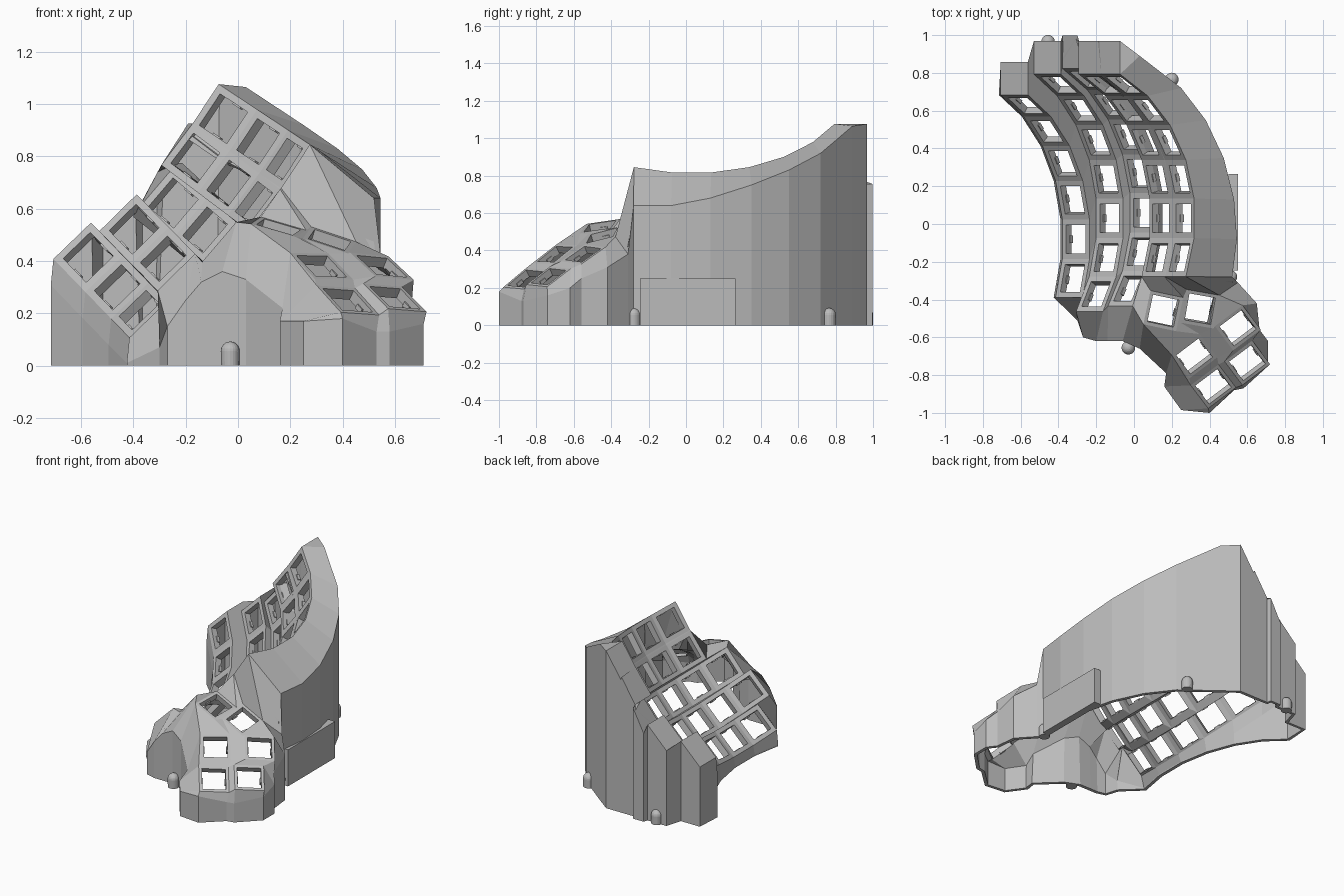
import bpy, bmesh, math
from mathutils import Vector, Matrix

cube = bpy.data.objects.get("Cube")
if cube:
    bpy.data.objects.remove(cube)

grey = bpy.data.materials.new("matte_grey")
grey.use_nodes = True
grey.diffuse_color = (0.5, 0.5, 0.5, 1)
grey.node_tree.nodes["Principled BSDF"].inputs["Base Color"].default_value = (0.5, 0.5, 0.5, 1)


def make_object(name, bm):
    mesh = bpy.data.meshes.new(name)
    bm.to_mesh(mesh)
    bm.free()
    ob = bpy.data.objects.new(name, mesh)
    mesh.materials.append(grey)
    bpy.context.collection.objects.link(ob)
    return ob


shell = bmesh.new()
clips = bmesh.new()


def face(*points):
    unique = []
    for p in points:
        if all((p - q).length > 0.0005 for q in unique):
            unique.append(p)
    if len(unique) > 2:
        shell.faces.new([shell.verts.new(p) for p in unique])


def key_cell(corners, ratio):
    """Frame around a square switch hole, with two small clips below the rim."""
    bl, br, fr, fl = corners
    mid = sum(corners, Vector()) / 4
    inner = [mid.lerp(c, ratio) for c in corners]
    for i in range(4):
        j = (i + 1) % 4
        face(corners[i], corners[j], inner[j], inner[i])
    u = (br - bl).normalized()
    n = u.cross(bl - fl).normalized()
    v = n.cross(u)
    half = (br - bl).length / 2 * ratio
    basis = Matrix((u, v, n)).transposed().to_4x4()
    for s in (-1, 1):
        place = Matrix.Translation(mid + u * s * half - n * 0.035)
        size = Matrix.Diagonal((0.012, 0.04, 0.02, 1))
        bmesh.ops.create_cube(clips, size=1, matrix=place @ basis @ size)


# Curved key columns: lowest point x, z, tilt, centre y, first row
RADIUS, STEP, HALF, LAST = 0.85, math.radians(14.2), 0.1, 4
columns = [(-0.303, 0.135, 44, -0.08, -1), (-0.125, 0.245, 44.5, 0.03, -2),
           (0.048, 0.37, 49.5, 0.06, -2), (0.147, 0.56, 53, 0.03, -1),
           (0.268, 0.73, 56.5, 0.03, -1)]


def edge(c, side, k):
    """Point on a column's left (-1) or right (1) border at row position k."""
    x, z, tilt, y, _ = columns[c]
    t = math.radians(tilt)
    u = Vector((math.cos(t), 0, math.sin(t)))
    n = Vector((-math.sin(t), 0, math.cos(t)))
    a = k * STEP
    return (Vector((x, y + RADIUS * math.sin(a), z)) + u * side * HALF
            + n * RADIUS * (1 - math.cos(a)))


def front(c, side):
    return edge(c, side, columns[c][4] - 0.5)


for c, col in enumerate(columns):
    for k in range(col[4], LAST + 1):
        key_cell([edge(c, -1, k + 0.5), edge(c, 1, k + 0.5),
                  edge(c, 1, k - 0.5), edge(c, -1, k - 0.5)], 0.72)
    # Stepped strip to the next column
    if c < 4:
        for k in range(max(col[4], columns[c + 1][4]), LAST + 1):
            face(edge(c, 1, k + 0.5), edge(c + 1, -1, k + 0.5),
                 edge(c + 1, -1, k - 0.5), edge(c, 1, k - 0.5))


# Thumb cluster keys: centre, yaw, slope in x and y
def thumb_key(x, y, z, yaw, gx, gy):
    a = math.radians(yaw)
    u = Vector((math.cos(a), math.sin(a), gx * math.cos(a) + gy * math.sin(a))).normalized()
    v = Vector((-math.sin(a), math.cos(a), gy * math.cos(a) - gx * math.sin(a))).normalized()
    m = Vector((x, y, z))
    corners = [m + (u * i + v * j) * 0.092 for i, j in ((-1, 1), (1, 1), (1, -1), (-1, -1))]
    key_cell(corners, 0.8)
    return corners


BL, BR, FR, FL = range(4)
A = thumb_key(0.155, -0.46, 0.53, -12, -0.25, 0.2)
B = thumb_key(0.35, -0.45, 0.48, -10, -0.28, 0.3)
C = thumb_key(0.55, -0.55, 0.38, 37, -0.4, 0.4)
D = thumb_key(0.32, -0.70, 0.38, 37, -0.4, 0.5)
E = thumb_key(0.60, -0.735, 0.26, 37, -0.42, 0.45)
F = thumb_key(0.42, -0.86, 0.25, 37, -0.45, 0.5)

# Webbing between thumb keys
face(A[BR], B[BL], B[FL], A[FR])
face(A[FL], A[FR], D[BR], D[BL])
face(A[FR], B[FL], D[BR])
face(B[FL], B[FR], D[BR])
face(B[FR], C[BL], D[BR])
face(B[BR], C[BR], C[BL], B[FR])
face(D[BR], C[BL], C[FL], D[FR])
face(D[FL], D[FR], F[BR], F[BL])
face(C[FL], C[FR], E[BR], E[BL])
face(F[BR], E[BL], E[FL], F[FR])
face(D[FR], C[FL], E[BL], F[BR])
face(D[BL], D[FL], F[BL])

# Webbing between columns and thumb cluster
face(edge(1, -1, -1.5), front(1, -1), front(0, 1))
face(edge(2, 1, -1.5), front(3, -1), front(2, 1))
face(front(2, 1), front(3, -1), A[BL], A[FL])
face(front(3, -1), front(3, 1), A[BR], A[BL])
face(front(3, 1), front(4, -1), B[BL], A[BR])
face(front(4, -1), front(4, 1), B[BR], B[BL])

# Outer wall stations: plate border point and shoulder point
stations = []


def wall(p, *q):
    stations.append((p, Vector(q)))


for i in range(7):
    p = edge(0, -1, i - 1.5)
    wall(p, p.x - 0.01, p.y, max(p.z - 0.1, 0.01))
for c in range(5):
    for side in (-1, 1):
        p = edge(c, side, LAST + 0.5)
        x = p.x
        if side == 1 and c < 4:
            x = min(x, edge(c + 1, -1, LAST + 0.5).x - 0.006)
        wall(p, x, p.y + 0.175, p.z)
right_shoulder = [(0.03, 0.89, 1.065), (0.25, 0.72, 0.92), (0.38, 0.55, 0.83), (0.475, 0.35, 0.75),
                  (0.53, 0.13, 0.68), (0.545, -0.08, 0.64), (0.52, -0.28, 0.64)]
for i, q in enumerate(right_shoulder):
    wall(edge(4, 1, 4.5 - i), *q)
wall(B[BR], 0.55, -0.31, 0.38)
wall(C[BR], 0.65, -0.42, 0.31)
wall(C[FR], 0.665, -0.56, 0.25)
wall(E[BR], 0.71, -0.62, 0.2)
wall(E[FR], 0.71, -0.74, 0.16)
wall(E[FL], 0.58, -0.87, 0.13)
wall(F[FR], 0.53, -0.88, 0.13)
wall(F[FL], 0.40, -1.0, 0.18)
wall(F[FL], 0.25, -0.985, 0.17)
wall(F[BL], 0.16, -0.86, 0.17)
wall(D[BL], 0.17, -0.79, 0.22)
wall(A[FL], 0.03, -0.66, 0.33)
wall(front(2, 1), -0.06, -0.62, 0.36)
wall(front(2, -1), -0.14, -0.62, 0.32)
wall(front(1, 1), -0.20, -0.62, 0.25)
wall(front(1, -1), -0.27, -0.6, 0.15)
wall(front(0, 1), -0.30, -0.51, 0.07)

down = Vector((1, 1, 0))
for (p, q), (p2, q2) in zip(stations, stations[1:] + stations[:1]):
    face(p, p2, q2, q)
    face(q, q2, q2 * down, q * down)

bmesh.ops.remove_doubles(shell, verts=shell.verts, dist=0.001)
bmesh.ops.recalc_face_normals(shell, faces=shell.faces)
if sum(f.normal.z * f.calc_area() for f in shell.faces) < 0:
    bmesh.ops.reverse_faces(shell, faces=shell.faces)
case = make_object("keyboard_case", shell)

# Thick key plates, thinner outer walls
group = case.vertex_groups.new(name="thickness")
for v in case.data.vertices:
    on_wall = any((v.co.xy - q.xy).length < 0.002 for p, q in stations)
    group.add([v.index], 0.55 if on_wall else 1, 'REPLACE')
thick = case.modifiers.new("thickness", 'SOLIDIFY')
thick.thickness = 0.042
thick.offset = -1
thick.vertex_group = group.name
make_object("switch_clips", clips)

# Rounded screw posts at the foot of the wall
for i, (x, y) in enumerate([(-0.03, -0.655), (-0.455, 0.965), (0.2, 0.765), (0.51, -0.28)]):
    bm = bmesh.new()
    bmesh.ops.create_uvsphere(bm, u_segments=20, v_segments=12, radius=0.036)
    for v in bm.verts:
        v.co = Vector((x + v.co.x, y + v.co.y, v.co.z + 0.056 if v.co.z > -0.001 else 0))
    make_object(f"screw_post_{i + 1}", bm)

# Controller holder block on the right wall
bm = bmesh.new()
bmesh.ops.create_cube(bm, size=1, matrix=Matrix.Translation((0.525, 0.01, 0.125))
                      @ Matrix.Diagonal((0.05, 0.51, 0.25, 1)))
make_object("controller_holder", bm)
